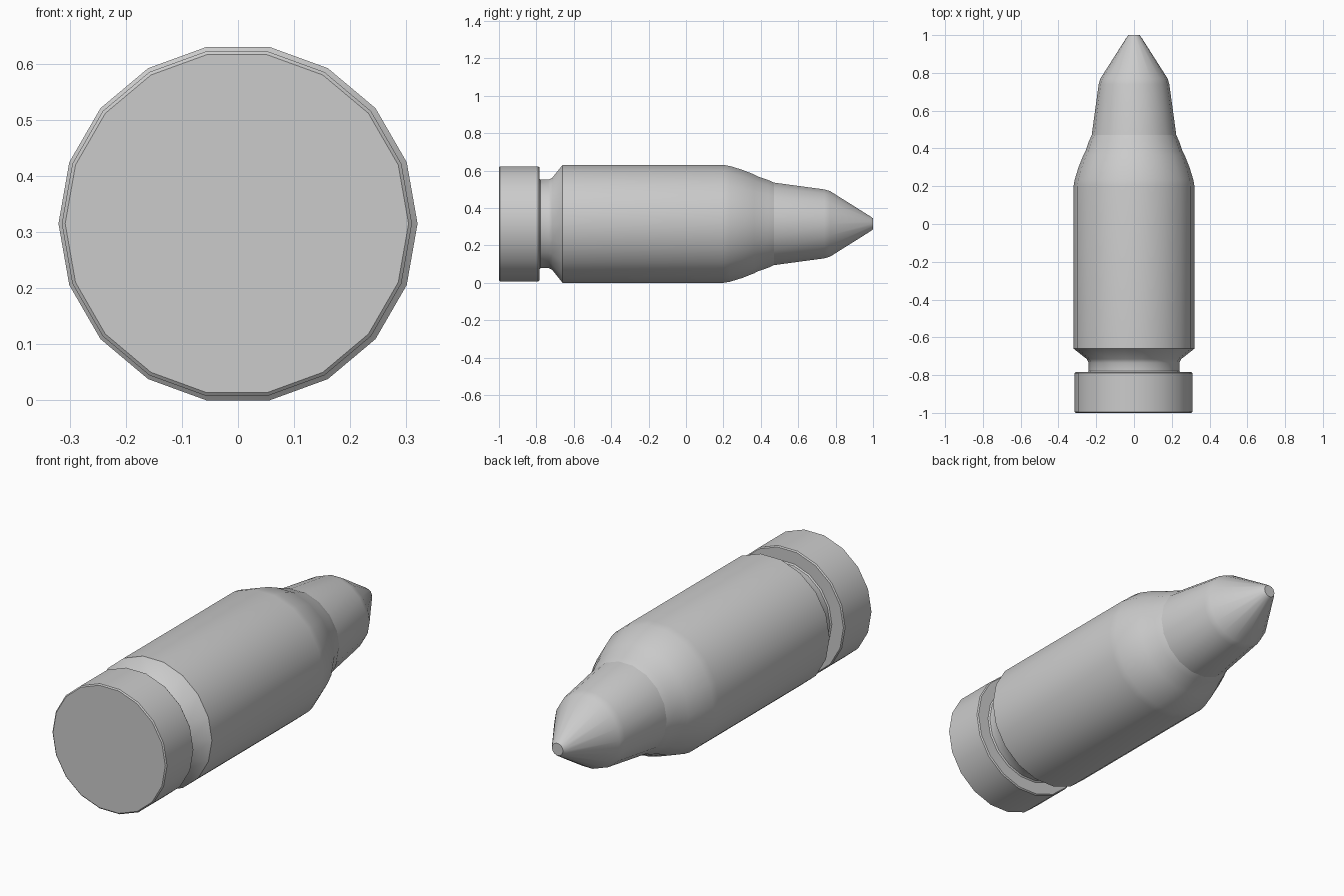
import bpy, bmesh, math

if "Cube" in bpy.data.objects:
    bpy.data.objects.remove(bpy.data.objects["Cube"])

SIDES = 18
CENTRE_Z = 0.32 * math.sin(math.radians(80))


def lathe(name, profile, cap_start=False, cap_end=False, dx=0.0):
    """Revolve (y, radius) points about the long axis."""
    bm = bmesh.new()
    rings = []
    for y, r in profile:
        rings.append([bm.verts.new((dx + r * math.cos(2 * math.pi * i / SIDES), y,
                                    CENTRE_Z + r * math.sin(2 * math.pi * i / SIDES)))
                      for i in range(SIDES)])
    for a, b in zip(rings, rings[1:]):
        for i in range(SIDES):
            j = (i + 1) % SIDES
            bm.faces.new((a[i], b[i], b[j], a[j]))
    if cap_start:
        bm.faces.new(rings[0])
    if cap_end:
        bm.faces.new(rings[-1][::-1])
    mesh = bpy.data.meshes.new(name)
    bm.to_mesh(mesh)
    bm.free()
    obj = bpy.data.objects.new(name, mesh)
    bpy.context.collection.objects.link(obj)
    bpy.ops.object.select_all(action='DESELECT')
    obj.select_set(True)
    bpy.context.view_layer.objects.active = obj
    bpy.ops.object.shade_smooth_by_angle(angle=math.radians(32))
    return obj


# Base rim with softened edges, front face and inner step
lathe("base_rim", [(-1.0, 0.306), (-0.995, 0.312), (-0.79, 0.312),
                   (-0.784, 0.307), (-0.784, 0.24)], cap_start=True, dx=-0.002)

# Casing: extractor groove, straight body, shoulder and stepped neck
lathe("casing", [(-0.784, 0.246), (-0.778, 0.24), (-0.735, 0.24), (-0.715, 0.25),
                 (-0.66, 0.32), (0.20, 0.32), (0.235, 0.314), (0.30, 0.294),
                 (0.365, 0.268), (0.385, 0.257), (0.44, 0.238), (0.47, 0.224)])

# Bullet: tapered shank and blunt pointed nose
lathe("bullet_tip", [(0.47, 0.224), (0.74, 0.187), (0.77, 0.178),
                     (0.985, 0.041), (1.0, 0.03)], cap_end=True)
